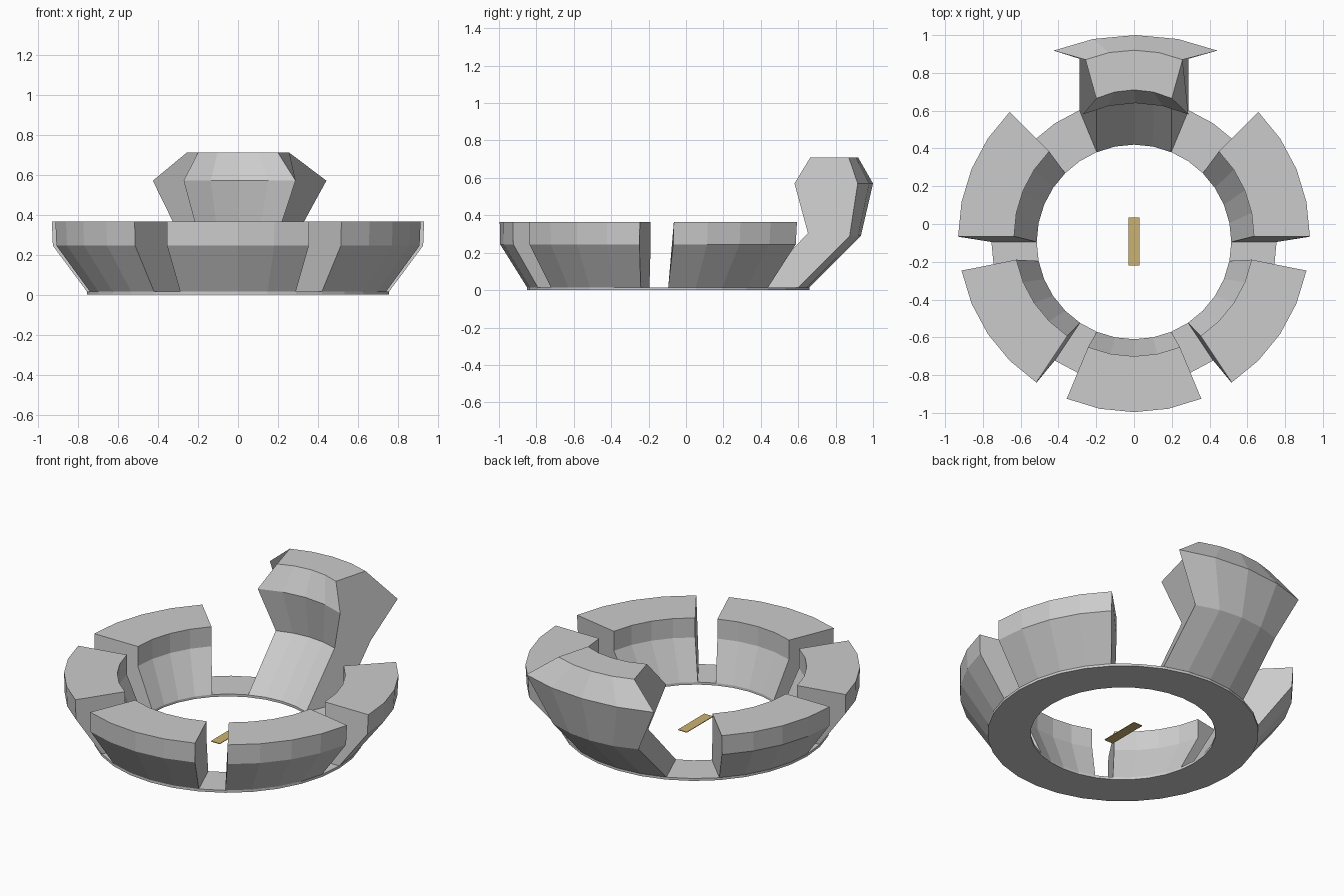
import bpy, bmesh
from math import sin, cos, radians

if "Cube" in bpy.data.objects:
    bpy.data.objects.remove(bpy.data.objects["Cube"])

CY = -0.095          # centre of the base ring in y
STEP = 11.25         # 32 sided ring


def add_object(name, bm):
    bmesh.ops.recalc_face_normals(bm, faces=bm.faces)
    me = bpy.data.meshes.new(name)
    bm.to_mesh(me)
    bm.free()
    ob = bpy.data.objects.new(name, me)
    bpy.context.collection.objects.link(ob)
    return ob


def sweep(name, place, count, closed=False):
    """Loops of profile points given by place(i), bridged into a solid."""
    bm = bmesh.new()
    loops = [[bm.verts.new(p) for p in place(i)] for i in range(count)]
    n = len(loops[0])
    for i in range(count if closed else count - 1):
        a, b = loops[i], loops[(i + 1) % count]
        for j in range(n):
            k = (j + 1) % n
            bm.faces.new((a[j], a[k], b[k], b[j]))
    if not closed:
        bm.faces.new(loops[0])
        bm.faces.new(loops[-1])
    return add_object(name, bm)


def polar(r, deg, cy, z):
    return (r * cos(radians(deg)), cy + r * sin(radians(deg)), z)


# flat base ring
ring_profile = [(0.515, 0), (0.755, 0), (0.755, 0.015), (0.515, 0.015)]
sweep("base_ring", lambda i: [polar(r, i * STEP, CY, z) for r, z in ring_profile], 32, True)

# five low flared blocks: (radius, centre y, z)
block_profile = [(0.515, CY, 0.015), (0.755, CY, 0.015), (0.926, -0.068, 0.245),
                 (0.931, -0.065, 0.365), (0.635, -0.065, 0.365), (0.635, -0.065, 0.245)]
blocks = {"block_right_back": 0, "block_right_front": -56.25, "block_front": -112.5,
          "block_left_front": -168.75, "block_left_back": 135}
for name, start in blocks.items():
    sweep(name, lambda i: [polar(r, start + i * STEP, cy, z) for r, cy, z in block_profile], 5)


# tall back block: slanted neck and faceted head; rows are
# (inner half width, inner corner y, inner mid y, z, outer half width, corner y, mid y, z)
rows = [(0.197, 0.38, 0.42, 0.015, 0.289, 0.6025, 0.66, 0.015),
        (0.20, 0.652, 0.69, 0.305, 0.289, 0.875, 0.935, 0.29),
        (0.28, 0.58, 0.64, 0.57, 0.434, 0.918, 1.0, 0.57),
        (0.20, 0.665, 0.71, 0.71, 0.257, 0.87, 0.92, 0.71)]


def tall_slice(i):
    t = i / 2 - 1
    arc = 1 - t * t
    inner, outer = [], []
    for k, (wi, yi, mi, zi, wo, yo, mo, zo) in enumerate(rows):
        dx = 0.008 if k == 2 else 0
        inner.append((wi * t * (1.03 if abs(t) == 0.5 else 1) + dx, yi + (mi - yi) * arc, zi))
        outer.append((wo * t * (1.03 if abs(t) == 0.5 else 1) + dx, yo + (mo - yo) * arc, zo))
    return outer + inner[::-1]


sweep("tall_back_block", tall_slice, 5)

# small coloured plate in the middle
bm = bmesh.new()
bmesh.ops.create_cube(bm, size=1)
for v in bm.verts:
    v.co = (v.co.x * 0.06, v.co.y * 0.255 - 0.0925, v.co.z * 0.004 + 0.004)
plate = add_object("centre_plate", bm)
mat = bpy.data.materials.new("tan")
mat.diffuse_color = (0.6, 0.45, 0.16, 1)
mat.use_nodes = True
mat.node_tree.nodes["Principled BSDF"].inputs["Base Color"].default_value = mat.diffuse_color
plate.data.materials.append(mat)
